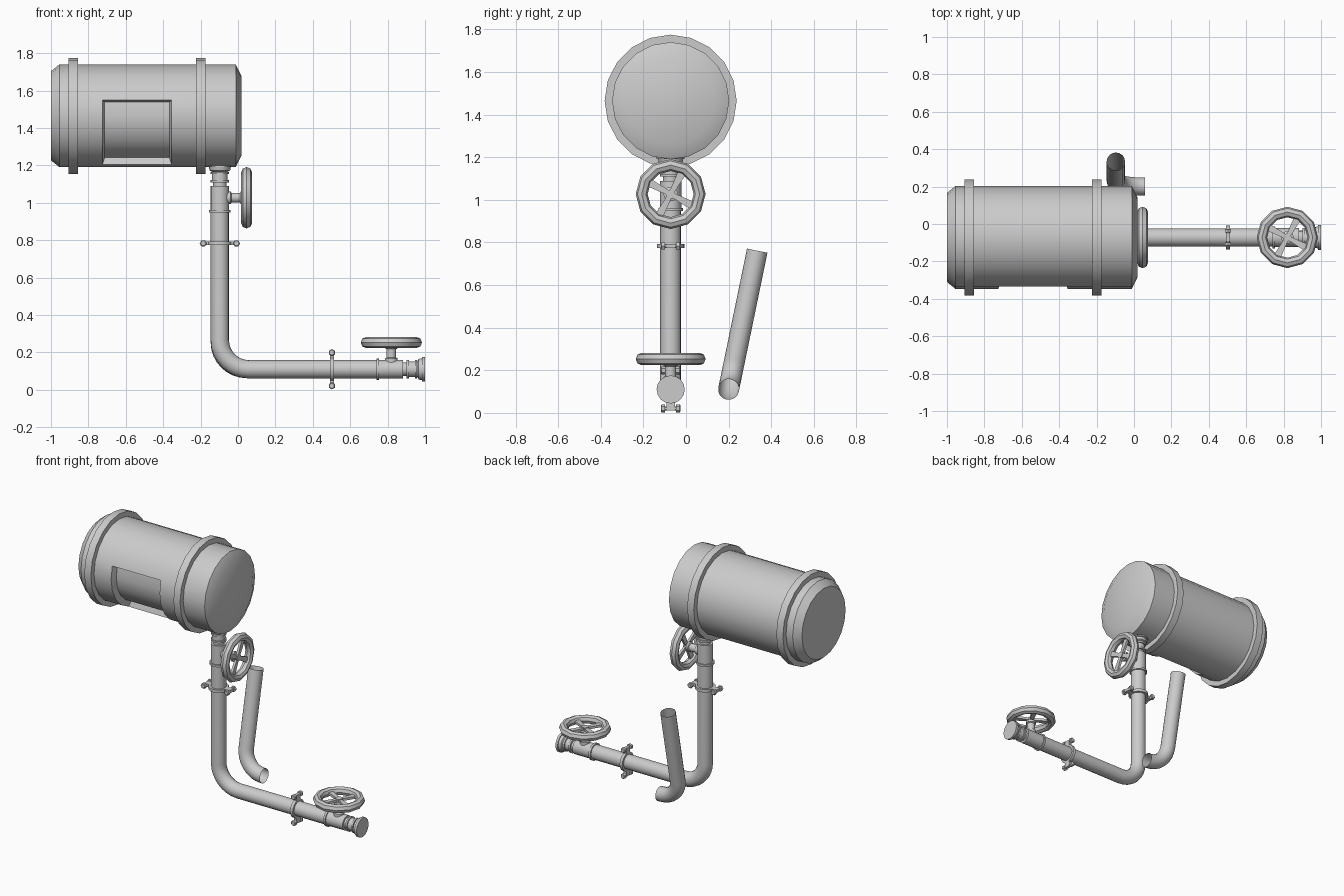
import bpy, bmesh, math
from mathutils import Matrix, Vector

if "Cube" in bpy.data.objects:
    bpy.data.objects.remove(bpy.data.objects["Cube"])

CY = -0.072  # y of the main axis plane


def frame(origin, x, z):
    """Matrix whose local x and z point along the given world axes."""
    x, z = Vector(x), Vector(z)
    y = z.cross(x)
    m = Matrix((x, y, z)).transposed().to_4x4()
    m.translation = Vector(origin)
    return m


def finish(bm, name, smooth=True):
    bmesh.ops.recalc_face_normals(bm, faces=bm.faces)
    me = bpy.data.meshes.new(name)
    bm.to_mesh(me)
    bm.free()
    ob = bpy.data.objects.new(name, me)
    bpy.context.collection.objects.link(ob)
    if smooth:
        bpy.ops.object.select_all(action='DESELECT')
        ob.select_set(True)
        bpy.context.view_layer.objects.active = ob
        bpy.ops.object.shade_smooth_by_angle(angle=math.radians(32))
    return ob


def lathe_bm(profile, sides, closed=False):
    """Revolve (height, radius) points about local z; returns bmesh and face grid."""
    bm = bmesh.new()
    rings = [[bm.verts.new((r * math.cos(2 * math.pi * i / sides),
                            r * math.sin(2 * math.pi * i / sides), h))
              for i in range(sides)] for h, r in profile]
    pairs = list(zip(rings, rings[1:] + rings[:1]))
    if not closed:
        pairs.pop()
        bm.faces.new(rings[0])
        bm.faces.new(rings[-1])
    grid = [[bm.faces.new((a[i], a[(i + 1) % sides], b[(i + 1) % sides], b[i]))
             for i in range(sides)] for a, b in pairs]
    return bm, grid


def lathe(name, profile, sides, m, closed=False):
    bm, _ = lathe_bm(profile, sides, closed)
    bm.transform(m)
    return finish(bm, name)


def box(name, size, m):
    bm = bmesh.new()
    bmesh.ops.create_cube(bm, size=1, matrix=m @ Matrix.Diagonal((*size, 1)))
    return finish(bm, name, False)


def tube(name, pts, r):
    """Open-ended 16-sided pipe along a path."""
    cu = bpy.data.curves.new(name, 'CURVE')
    cu.dimensions = '3D'
    cu.bevel_depth = r
    cu.bevel_resolution = 6
    sp = cu.splines.new('POLY')
    sp.points.add(len(pts) - 1)
    for p, q in zip(sp.points, pts):
        p.co = (*q, 1)
    tmp = bpy.data.objects.new(name + "_path", cu)
    me = bpy.data.meshes.new_from_object(tmp)
    bm = bmesh.new()
    bm.from_mesh(me)
    bpy.data.objects.remove(tmp)
    bpy.data.meshes.remove(me)
    finish(bm, name)


def elbow(corner, up, top, out, R, n=8):
    """Path from top, down along -up, round the corner, out along +x."""
    c, u, x = Vector(corner), Vector(up).normalized(), Vector((1, 0, 0))
    o = c + (u + x) * R
    arc = [o - x * R * math.cos(t) - u * R * math.sin(t)
           for t in (math.pi / 2 * i / n for i in range(n + 1))]
    return [c + u * top] + arc + [c + x * out]


# Tank with chamfered ends and a recessed window on the lower front
TZ = 1.465
tank_m = frame((0, CY, TZ), (0, -1, 0), (1, 0, 0))
bm, grid = lathe_bm([(-1.0, .238), (-.955, .275), (-.725, .275), (-.355, .275),
                     (-.012, .275), (.02, .21)], 20)
window = [grid[2][i] for i in (-1, 0, 1, 2, 3)]
ext = bmesh.ops.extrude_face_region(bm, geom=window)
for v in [g for g in ext['geom'] if isinstance(g, bmesh.types.BMVert)]:
    v.co.x *= 0.235 / 0.275
    v.co.y *= 0.235 / 0.275
    v.co.z += 0.012 if v.co.z < -.5 else -0.012
bmesh.ops.delete(bm, geom=[f for f in window if f.is_valid], context='FACES')
bm.transform(tank_m)
finish(bm, "tank")

# Tank hoops
for i, x in enumerate((-.88, -.20)):
    lathe(f"tank_hoop_{i}", [(x - .025, .27), (x - .025, .31), (x + .025, .31), (x + .025, .27)],
          20, tank_m, True)


def valve(tag, m):
    """Valve along local z with its hand wheel out along local x."""
    lathe(tag + "_body", [(-.08, .045), (-.08, .058), (-.066, .058), (-.066, .05), (.062, .05),
                          (.062, .036), (.082, .036), (.082, .05), (.094, .05), (.094, .042),
                          (.126, .042), (.126, .05), (.138, .05), (.138, .04), (.146, .055),
                          (.164, .059), (.164, .066), (.18, .066)], 16, m)
    s = m @ frame((0, 0, 0), (0, 1, 0), (1, 0, 0))
    lathe(tag + "_stem", [(.03, .034), (.058, .034), (.062, .026), (.108, .026), (.112, .034),
                          (.126, .034), (.13, .022), (.155, .022)], 12, s)
    # 12-sided wheel rim
    rim = [(.143 + .029 * math.sin(a), .136 + .028 * math.cos(a))
           for a in (math.pi / 4 * k for k in range(8))]
    lathe(tag + "_wheel_rim", rim, 12, s, True)
    # Four spokes widening toward the rim
    bm = bmesh.new()
    for k in range(4):
        c = bmesh.ops.create_cube(bm, size=1)['verts']
        for v in c:
            outer = v.co.x > 0
            v.co = (.125 if outer else .008, v.co.y * (.04 if outer else .022),
                    .143 + v.co.z * .016)
        bmesh.ops.rotate(bm, verts=c, cent=(0, 0, 0),
                         matrix=Matrix.Rotation(math.radians(62 + 90 * k), 3, 'Z'))
    bm.transform(s)
    finish(bm, tag + "_wheel_spokes", False)


def clamp(tag, m):
    """Two-bolt pipe clamp; ears along local x, bolts along local y."""
    lathe(tag + "_ring", [(-.01, .045), (-.01, .064), (.01, .064), (.01, .045)], 16, m, True)
    for i, sx in enumerate((-1, 1)):
        e = m @ Matrix.Translation((sx * .076, 0, 0))
        box(f"{tag}_ear_{i}", (.044, .04, .02), e)
        b = m @ frame((sx * .089, 0, 0), (1, 0, 0), (0, 1, 0))
        lathe(f"{tag}_bolt_{i}", [(-.046, .014), (-.042, .019), (-.026, .019), (-.026, .009),
                                  (.026, .009), (.026, .019), (.042, .019), (.046, .014)], 6, b)


# Main pipe from the tank down and forward to the outlet
PX, PZ, PR = -.097, .11, .049
tube("main_pipe", elbow((PX, CY, PZ), (0, 0, 1), .87, .86, .155), PR)
upright = lambda z: frame((PX, CY, z), (1, 0, 0), (0, 0, 1))
level = lambda x: frame((x, CY, PZ), (0, 0, 1), (1, 0, 0))
valve("tank_valve", upright(1.027))
valve("outlet_valve", level(.82))
clamp("upper_clamp", upright(.783))
clamp("lower_clamp", level(.502))

# Loose leaning elbow pipe behind
tube("loose_pipe", elbow((PX, .2, PZ), (0, .135, .655), .665, .157, .145), PR)
